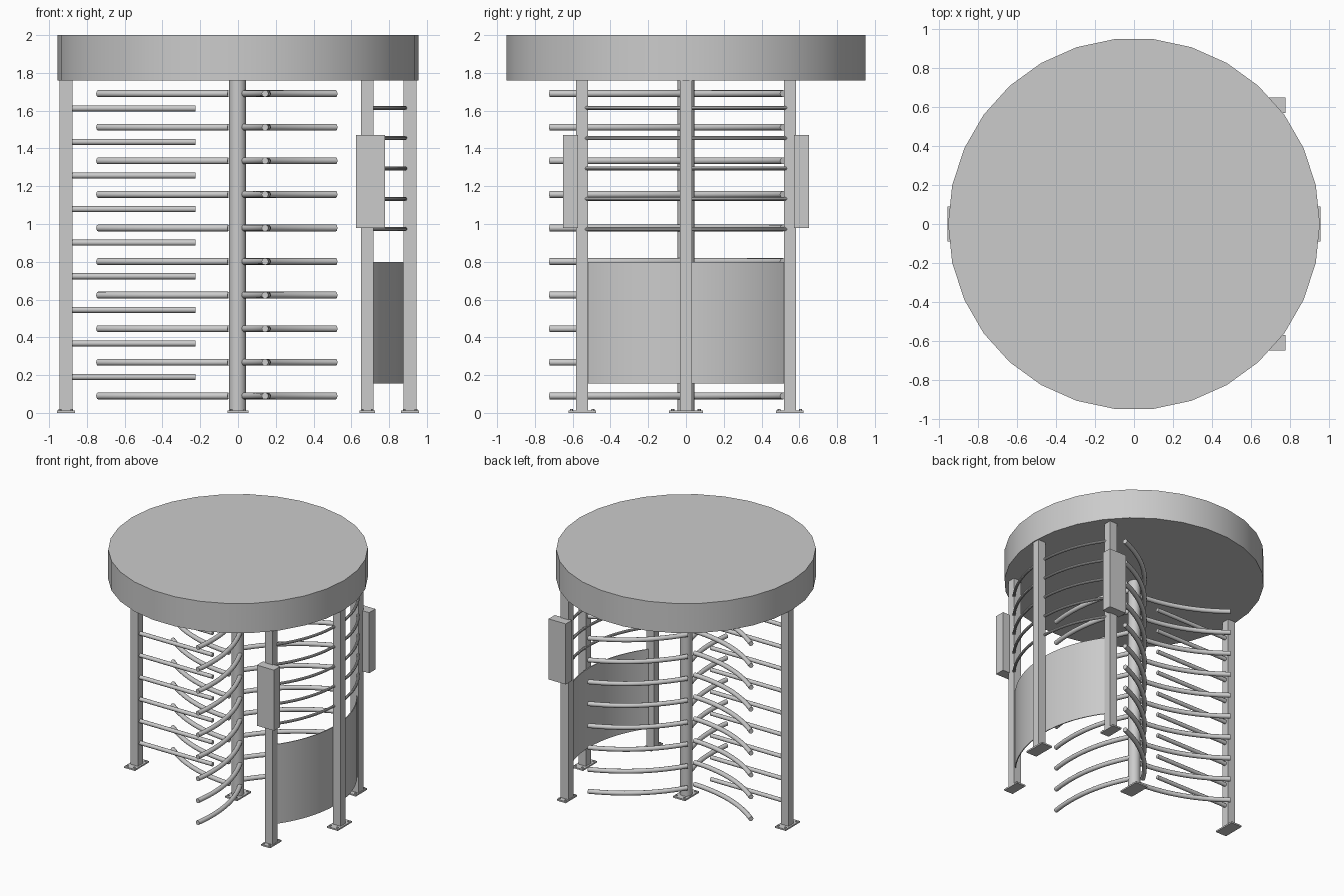
import bpy, bmesh
from math import radians, sin, cos, pi
from mathutils import Vector, Matrix

if "Cube" in bpy.data.objects:
    bpy.data.objects.remove(bpy.data.objects["Cube"], do_unlink=True)

steel = bpy.data.materials.new("grey steel")
steel.use_nodes = True
GREY = (0.6, 0.6, 0.6, 1)
steel.diffuse_color = GREY
steel.node_tree.nodes["Principled BSDF"].inputs["Base Color"].default_value = GREY


def finish(name, bm, smooth=False):
    bmesh.ops.recalc_face_normals(bm, faces=bm.faces)
    mesh = bpy.data.meshes.new(name)
    bm.to_mesh(mesh)
    bm.free()
    mesh.materials.append(steel)
    obj = bpy.data.objects.new(name, mesh)
    bpy.context.collection.objects.link(obj)
    if smooth:
        bpy.ops.object.select_all(action='DESELECT')
        obj.select_set(True)
        bpy.context.view_layer.objects.active = obj
        bpy.ops.object.shade_smooth_by_angle(angle=radians(35))
    return obj


def add_box(bm, centre, size):
    m = Matrix.Translation(centre) @ Matrix.Diagonal((*size, 1))
    bmesh.ops.create_cube(bm, size=1, matrix=m)


def add_cylinder(bm, x, y, z0, z1, r, sides, turn=0):
    m = Matrix.Translation((x, y, (z0 + z1) / 2)) @ Matrix.Rotation(turn, 4, 'Z')
    bmesh.ops.create_cone(bm, cap_ends=True, segments=sides, radius1=r,
                          radius2=r, depth=z1 - z0, matrix=m)


def add_tube(bm, path, r, sides=12):
    """Sweep a circle along a level path and cap both ends."""
    rings = []
    for i, p in enumerate(path):
        t = (path[min(i + 1, len(path) - 1)] - path[max(i - 1, 0)]).normalized()
        side = Vector((-t.y, t.x, 0))
        up = Vector((0, 0, 1))
        rings.append([bm.verts.new(p + r * (cos(a) * side + sin(a) * up))
                      for a in (2 * pi * k / sides for k in range(sides))])
    for a, b in zip(rings, rings[1:]):
        for k in range(sides):
            n = (k + 1) % sides
            bm.faces.new((a[k], a[n], b[n], b[k]))
    bm.faces.new(rings[0])
    bm.faces.new(rings[-1])


def arc(radius, half_angle, z, steps=20):
    angles = [half_angle * (2 * i / steps - 1) for i in range(steps + 1)]
    return [Vector((radius * cos(a), radius * sin(a), z)) for a in angles]


# Round canopy
CANOPY_Z = 1.76
bm = bmesh.new()
add_cylinder(bm, 0, 0, CANOPY_Z, 2, 0.955, 30, radians(90))
finish("canopy", bm, True)

# Posts with bolted base plates
def base_plate(name, x, y, half_x, half_y):
    bm = bmesh.new()
    add_box(bm, (x, y, 0.006), (2 * half_x, 2 * half_y, 0.012))
    for sx in (-1, 1):
        for sy in (-1, 1):
            add_cylinder(bm, x + sx * half_x * 0.65, y + sy * half_y * 0.78,
                         0.01, 0.02, 0.008, 6)
    finish(name + "_base_plate", bm)


for name, x, y, hx, hy in (("right_side_post", -0.911, 0, 0.048, 0.09),
                           ("left_side_post", 0.911, 0, 0.048, 0.09),
                           ("front_post", 0.684, -0.55, 0.04, 0.073),
                           ("back_post", 0.684, 0.55, 0.04, 0.073)):
    bm = bmesh.new()
    add_box(bm, (x, y, CANOPY_Z / 2), (0.068, 0.064, CANOPY_Z))
    finish(name, bm)
    base_plate(name, x, y, hx, hy)

# Rotor column
bm = bmesh.new()
add_cylinder(bm, -0.002, 0, 0, CANOPY_Z, 0.045, 24)
finish("rotor_column", bm, True)
base_plate("rotor", 0, 0, 0.055, 0.09)

# Three wings of curved rotor arms
hub = Vector((-0.026, 0.005, 0))
start, bend, tip = (Vector(p) - hub for p in
                    ((0.02, 0, 0), (0.2, -0.34, 0), (0.143, -0.722, 0)))
STEPS = 14
curve = [start * (1 - t) ** 2 + bend * 2 * t * (1 - t) + tip * t ** 2
         for t in (i / STEPS for i in range(STEPS + 1))]
for wing, name in enumerate(("front", "left", "right")):
    spin = Matrix.Rotation(radians(120 * wing), 3, 'Z')
    bm = bmesh.new()
    for level in range(10):
        lift = hub + Vector((0, 0, 0.09 + 0.1778 * level))
        add_tube(bm, [spin @ p + lift for p in curve], 0.018)
    finish(name + "_rotor_arms", bm, True)

# Fixed comb of straight bars
bm = bmesh.new()
for level in range(9):
    z = 0.19 + 0.1778 * level
    add_tube(bm, [Vector((-0.89, 0, z)), Vector((-0.225, 0, z))], 0.016)
finish("barrier_comb", bm, True)

# Curved guard rails and lower panel around the passage
SWEEP = radians(37.5)
bm = bmesh.new()
for level in range(5):
    add_tube(bm, arc(0.885, SWEEP, 0.973 + 0.1605 * level), 0.011, 10)
finish("guard_rails", bm, True)

bm = bmesh.new()
rows = [[[bm.verts.new(p) for p in arc(r, SWEEP, z)] for r, z in
         ((0.871, 0.155), (0.878, 0.155), (0.878, 0.8), (0.871, 0.8))]][0]
for k in range(4):
    a, b = rows[k], rows[(k + 1) % 4]
    for i in range(len(a) - 1):
        bm.faces.new((a[i], a[i + 1], b[i + 1], b[i]))
for end in (0, -1):
    bm.faces.new([row[end] for row in rows])
finish("guard_panel", bm, True)

# Reader boxes on the front and back posts
for name, s in (("front", -1), ("back", 1)):
    bm = bmesh.new()
    add_box(bm, (0.702, s * 0.611, 1.226), (0.154, 0.08, 0.492))
    finish(name + "_reader_box", bm)
